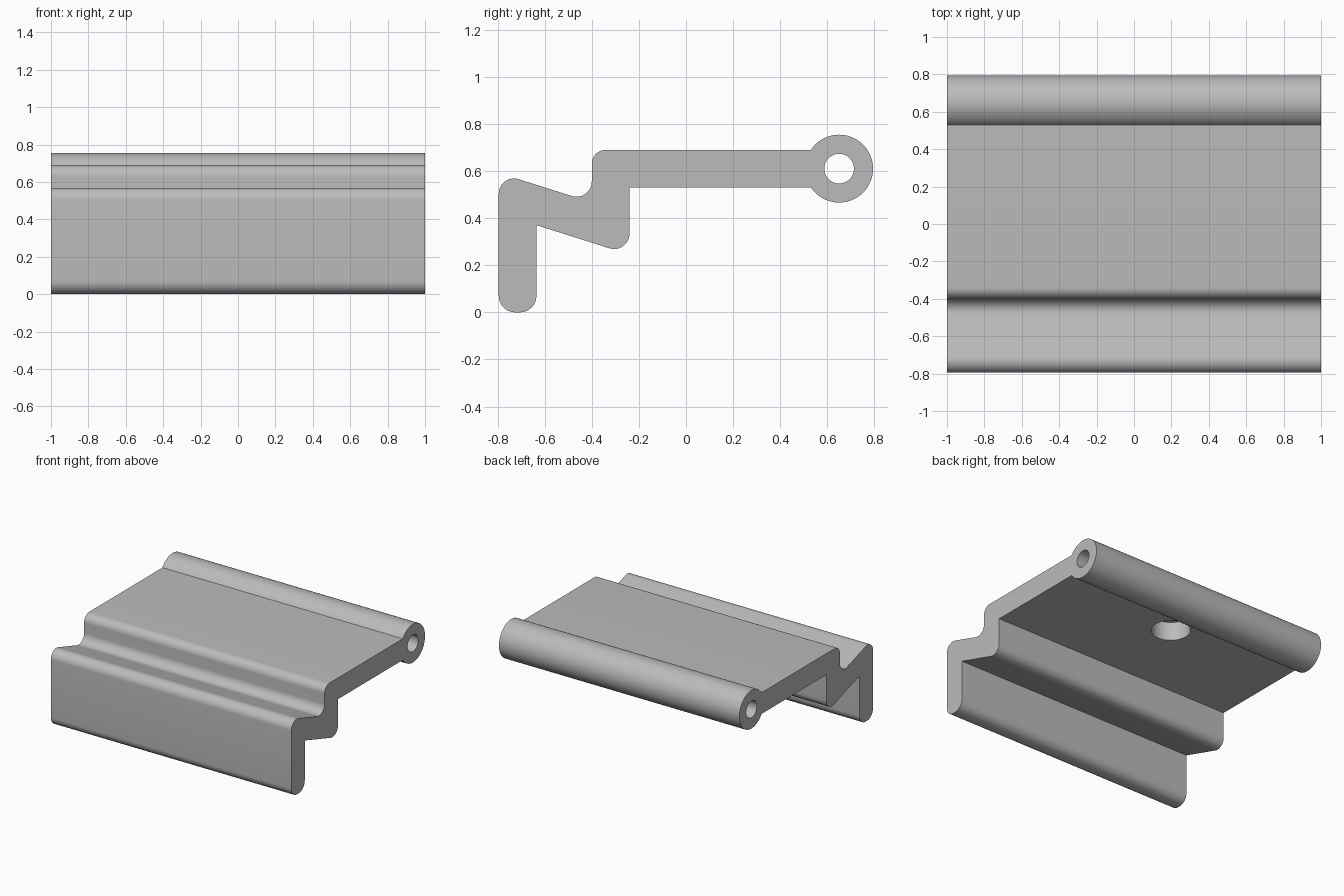
import bpy, bmesh
from math import asin, cos, sin, pi, tan
from mathutils import Vector, Matrix

if "Cube" in bpy.data.objects:
    bpy.data.objects.remove(bpy.data.objects["Cube"])

HINGE = Vector((0.65, 0.61))
HINGE_R = 0.144


def fillet(prev, corner, nxt, radius, steps=12):
    """Points of an arc that rounds one profile corner."""
    if radius == 0:
        return [corner]
    a, b = (prev - corner).normalized(), (nxt - corner).normalized()
    half = a.angle(b) / 2
    centre = corner + (a + b).normalized() * (radius / sin(half))
    start = corner + a * (radius / tan(half)) - centre
    end = corner + b * (radius / tan(half)) - centre
    sweep = start.angle_signed(end)
    return [centre + Matrix.Rotation(-sweep * i / steps, 2) @ start
            for i in range(steps + 1)]


def cutter(name, radius, depth, location, rotation=(0, 0, 0)):
    bpy.ops.mesh.primitive_cylinder_add(vertices=64, radius=radius, depth=depth,
                                        location=location, rotation=rotation)
    obj = bpy.context.object
    obj.name = name
    obj.hide_render = True
    return obj


# Side profile corners: y, z, rounding radius
corners = [
    (0.53, 0.53, 0), (-0.24, 0.53, 0), (-0.24, 0.245, 0.065),
    (-0.635, 0.37, 0), (-0.635, 0, 0.07), (-0.795, 0, 0.07),
    (-0.795, 0.592, 0.065), (-0.40, 0.467, 0.065),
    (-0.40, 0.69, 0.06), (0.53, 0.69, 0),
]
pts = [Vector(c[:2]) for c in corners]
profile = []
for i in range(1, len(pts) - 1):
    profile += fillet(pts[i - 1], pts[i], pts[i + 1], corners[i][2])

# Hinge barrel outline joins the plate top to the plate underside
join = pi - asin(0.08 / HINGE_R)
for i in range(65):
    t = join - 2 * join * i / 64
    profile.append(HINGE + HINGE_R * Vector((cos(t), sin(t))))

# Extrude the profile across the full width
bm = bmesh.new()
face = bm.faces.new([bm.verts.new((-1, p.x, p.y)) for p in profile])
ext = bmesh.ops.extrude_face_region(bm, geom=[face])
bmesh.ops.translate(bm, vec=(2, 0, 0),
                    verts=[v for v in ext["geom"] if isinstance(v, bmesh.types.BMVert)])
bmesh.ops.recalc_face_normals(bm, faces=bm.faces)
mesh = bpy.data.meshes.new("hinged_bracket")
bm.to_mesh(mesh)
bm.free()
bracket = bpy.data.objects.new("hinged_bracket", mesh)
bpy.context.collection.objects.link(bracket)

# Hinge pin bore and blind round pocket under the plate
cutters = [
    cutter("pin_bore_cutter", 0.063, 2.4, (0, HINGE.x, HINGE.y), (0, pi / 2, 0)),
    cutter("pocket_cutter", 0.134, 0.28, (0, 0.39, 0.53)),
]
bpy.ops.object.select_all(action="DESELECT")
bpy.context.view_layer.objects.active = bracket
bracket.select_set(True)
for c in cutters:
    mod = bracket.modifiers.new(c.name, "BOOLEAN")
    mod.operation = "DIFFERENCE"
    mod.solver = "EXACT"
    mod.object = c
    bpy.ops.object.modifier_apply(modifier=mod.name)
    bpy.data.objects.remove(c)

# Single plain grey finish
grey = bpy.data.materials.new("plain_grey")
grey.use_nodes = True
colour = (0.5, 0.5, 0.5, 1)
grey.diffuse_color = colour
grey.node_tree.nodes["Principled BSDF"].inputs["Base Color"].default_value = colour
bracket.data.materials.clear()
bracket.data.materials.append(grey)
for p in bracket.data.polygons:
    p.material_index = 0
bpy.ops.object.shade_smooth_by_angle(angle=pi / 6)
